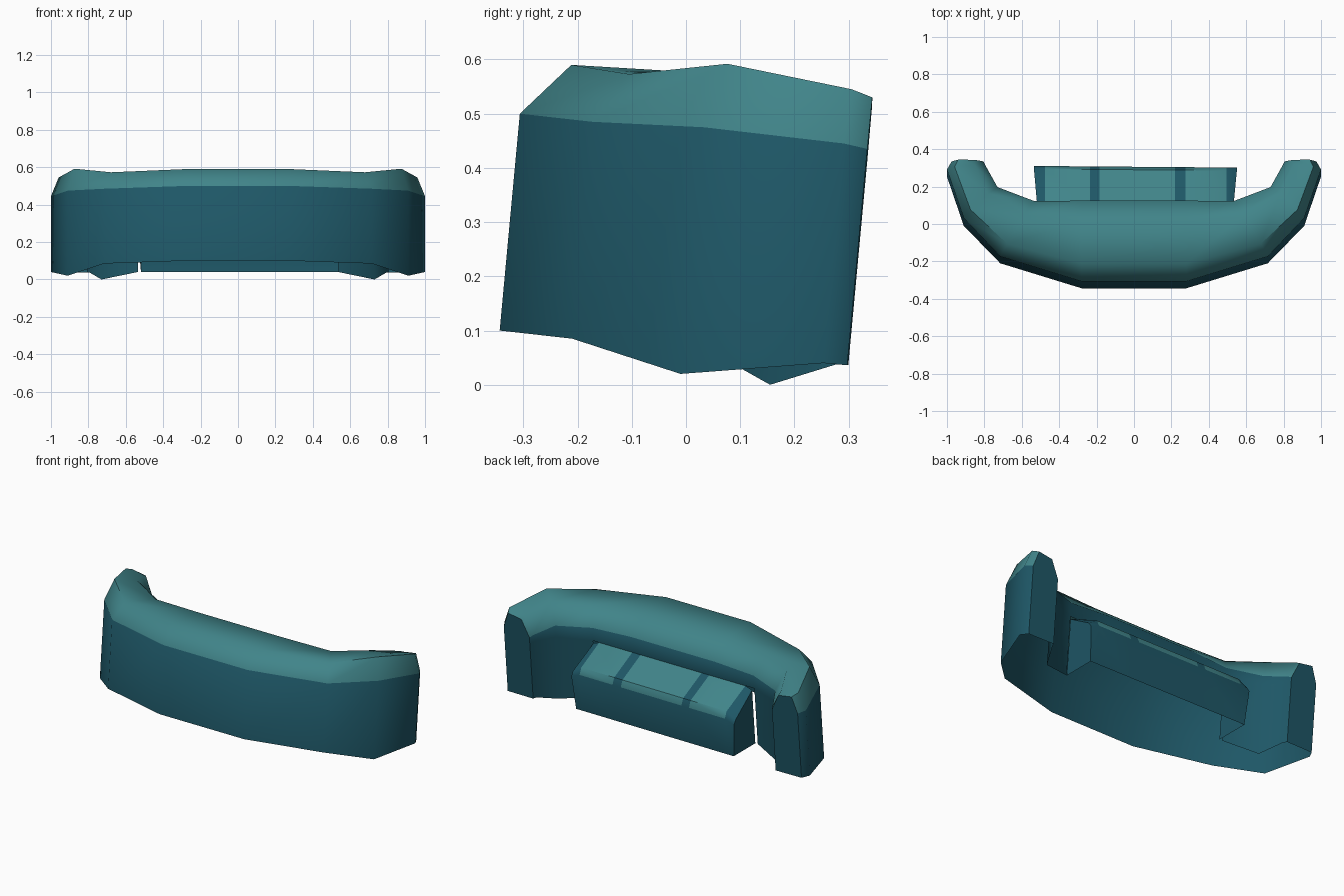
import bpy
import bmesh
import math

cube = bpy.data.objects.get("Cube")
if cube:
    bpy.data.objects.remove(cube, do_unlink=True)

LEAN = 0.093  # backward lean of the whole piece per unit of height
LEDGE_TOP = 0.385  # height where the ledge meets the inner wall


def make_material(name, rgb):
    mat = bpy.data.materials.new(name)
    mat.use_nodes = True
    color = (*rgb, 1.0)
    mat.diffuse_color = color
    mat.node_tree.nodes["Principled BSDF"].inputs["Base Color"].default_value = color
    return mat


materials = [make_material("dark teal", (0.013, 0.095, 0.134)),
             make_material("light teal", (0.052, 0.232, 0.252))]


def skin(name, rings, is_light, is_open, smooth_angle):
    """Join equal rings of points into a capped shell with open strips."""
    bm = bmesh.new()
    loops = [[bm.verts.new(p) for p in ring] for ring in rings]
    count = len(loops[0])
    for i, (a, b) in enumerate(zip(loops, loops[1:])):
        for j in range(count):
            if is_open(i, j):
                continue
            k = (j + 1) % count
            face = bm.faces.new((a[j], a[k], b[k], b[j]))
            face.material_index = int(is_light(i, j))
    bm.faces.new(loops[0])
    bm.faces.new(loops[-1])
    bmesh.ops.recalc_face_normals(bm, faces=bm.faces)
    loose = [v for v in bm.verts if not v.link_faces]
    bmesh.ops.delete(bm, geom=loose, context="VERTS")
    mesh = bpy.data.meshes.new(name)
    bm.to_mesh(mesh)
    bm.free()
    for mat in materials:
        mesh.materials.append(mat)
    obj = bpy.data.objects.new(name, mesh)
    bpy.context.collection.objects.link(obj)
    bpy.ops.object.select_all(action="DESELECT")
    obj.select_set(True)
    bpy.context.view_layer.objects.active = obj
    bpy.ops.object.shade_smooth_by_angle(angle=math.radians(smooth_angle))


def section(side, outer, inner, foot_out, foot_in, shoulder, top):
    """Cross-section of the curved body, from outer foot over the top to inner foot."""
    drop = top - shoulder
    steps = [(0, foot_out), (0, shoulder), (0.2, top), (0.72, top - drop * 0.15),
             (1, shoulder - 0.02), (1, LEDGE_TOP), (1, foot_in)]
    ring = []
    for t, z in steps:
        x = outer[0] + (inner[0] - outer[0]) * t
        y = outer[1] + (inner[1] - outer[1]) * t
        ring.append((side * x, y + LEAN * z, z))
    return ring


# Curved body, open below: stations from the middle to the tip of one arm
stations = [
    ((0.28, -0.353), (0.28, 0.08), 0.10, 0.04, 0.50, 0.59),
    ((0.715, -0.218), (0.535, 0.08), 0.085, 0.04, 0.485, 0.573),
    ((0.91, -0.012), (0.73, 0.155), 0.02, 0.0, 0.475, 0.592),
    ((1.0, 0.25), (0.795, 0.275), 0.04, 0.038, 0.445, 0.545),
    ((0.975, 0.294), (0.805, 0.296), 0.036, 0.036, 0.435, 0.53),
]
rings = [section(-1, *s) for s in reversed(stations)]
rings += [section(1, *s) for s in stations]
skin("curved_body", rings,
     lambda i, j: j in (1, 2, 3),
     lambda i, j: j == 6 or (j == 5 and i in (3, 4, 5)), 58)

# Rear ledge, open below and towards the body: sloping top with dark bands
cuts = [-0.535, -0.475, -0.235, -0.185, 0.22, 0.275, 0.495, 0.55]
ledge = []
for n, x in enumerate(cuts):
    end = n in (0, len(cuts) - 1)
    back = 0.306 - 0.008 * x
    root = x * 0.97 if end else x
    high = LEDGE_TOP - 0.015 if end else LEDGE_TOP
    ledge.append([
        (root, 0.084, 0.04),
        (root, back - 0.022, 0.04),
        (x, back, 0.24 if end else 0.262),
        (x, back - 0.016, 0.265 if end else 0.3),
        (root, 0.08 + LEAN * high, high),
    ])
skin("rear_ledge", ledge,
     lambda i, j: j in (2, 3) and i % 2 == 1,
     lambda i, j: j in (0, 4), 40)
